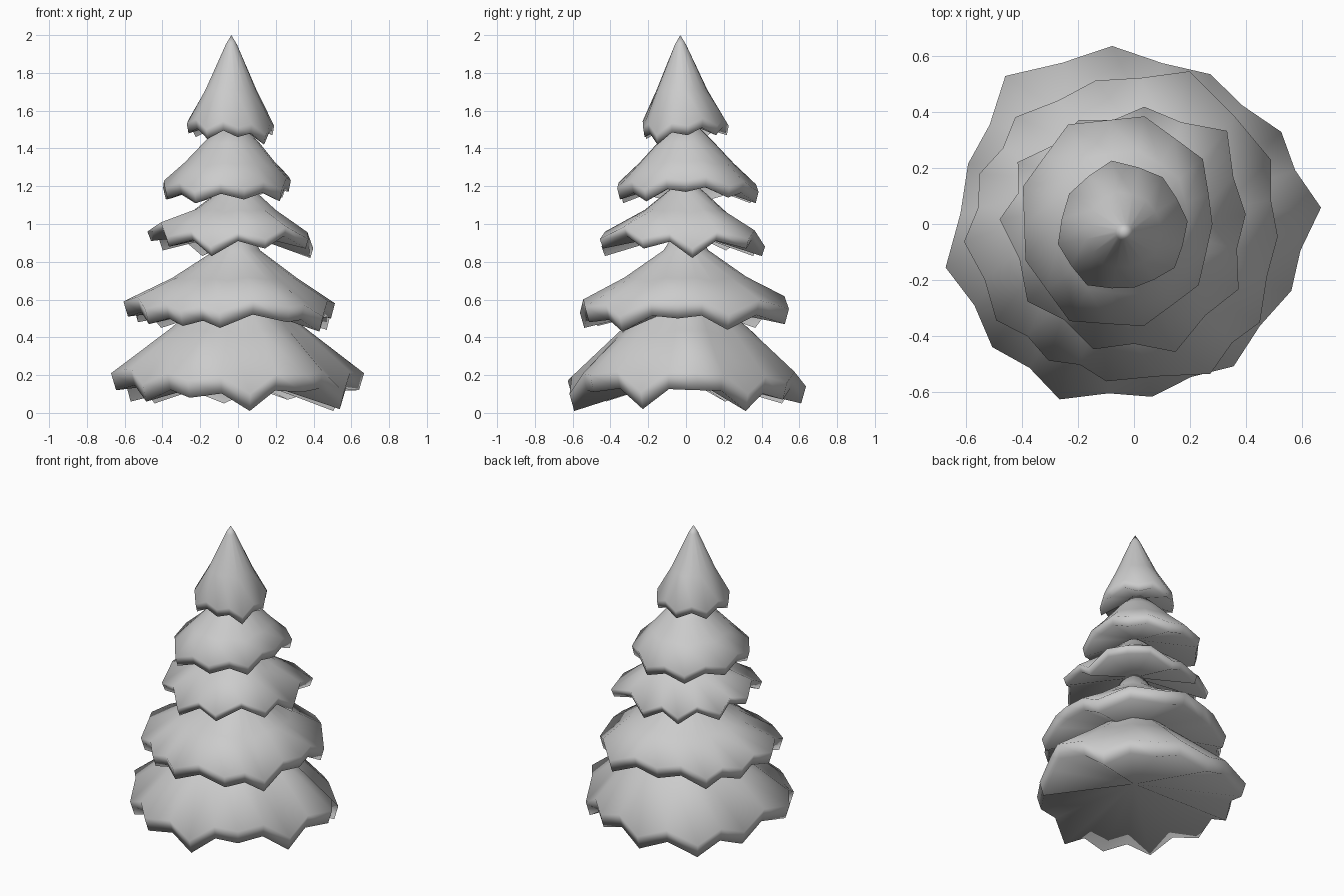
import bpy, bmesh
from math import radians, cos, sin

if "Cube" in bpy.data.objects:
    bpy.data.objects.remove(bpy.data.objects["Cube"])


def tier(name, centre, angles, radii, drops, profile, hub, valley, pinch, lip):
    """Drooping skirt of branches: tips from angles/radii/drops, valleys between them."""
    n = len(radii)
    tips = []
    for i in range(n):
        j = (i + 1) % n
        gap = (angles[j] - angles[i]) % 360
        tips.append((angles[i], radii[i], drops[i]))
        tips.append((angles[i] + gap / 2,
                     (radii[i] + radii[j]) / 2 * pinch,
                     (drops[i] + drops[j]) / 2 + valley * min(1.4, gap * n / 360)))
    mean_z = sum(t[2] for t in tips) / len(tips)
    mean_r = sum(t[1] for t in tips) / len(tips)
    bm = bmesh.new()
    cx, cy = centre
    apex = bm.verts.new((cx, cy, profile[0][1]))
    rings = []
    # upper slope rings, folds grow stronger towards the rim
    for r, z in profile[1:]:
        f = r / mean_r
        ring = []
        for a, tr, tz in tips:
            k = r * (1 + (tr / mean_r - 1) * f)
            ring.append(bm.verts.new((cx + cos(radians(a)) * k, cy + sin(radians(a)) * k,
                                      z + (tz - mean_z) * 0.7 * f * f)))
        rings.append(ring)
    # shoulder and turned-under lip
    for k, up in ((1.0, lip), (0.96, 0.0)):
        rings.append([bm.verts.new((cx + cos(radians(a)) * tr * k,
                                    cy + sin(radians(a)) * tr * k,
                                    tz + up)) for a, tr, tz in tips])
    base = bm.verts.new((cx, cy, hub))
    m = len(tips)
    for i in range(m):
        j = (i + 1) % m
        bm.faces.new((apex, rings[0][i], rings[0][j]))
        for a, b in zip(rings, rings[1:]):
            bm.faces.new((a[i], b[i], b[j], a[j]))
        bm.faces.new((rings[-1][i], base, rings[-1][j]))
    bmesh.ops.recalc_face_normals(bm, faces=bm.faces)
    for f in bm.faces:
        f.smooth = True
    me = bpy.data.meshes.new(name)
    bm.to_mesh(me)
    bm.free()
    bpy.context.collection.objects.link(bpy.data.objects.new(name, me))


def even(start, n):
    return [start + 360 * i / n for i in range(n)]


# bottom skirt
tier("branch_tier_1", (0, 0),
     [5, 32, 63, 97, 131, 160, 193, 221, 247, 276, 305, 337],
     [.67, .62, .60, .64, .70, .63, .69, .67, .68, .62, .62, .61],
     [.12, .01, .07, .05, .05, .06, .12, .06, .08, .01, .11, .02],
     [(0, .80), (.13, .63), (.36, .43)], .20, .06, .94, .09)

# second skirt
tier("branch_tier_2", (0, 0),
     [25, 70, 105, 138, 162, 186, 215, 238, 260, 297, 322, 355],
     [.54, .58, .53, .57, .58, .61, .60, .575, .57, .60, .57, .515],
     [.44, .47, .50, .45, .48, .51, .47, .46, .45, .48, .43, .50],
     [(0, 1.05), (.12, .86), (.33, .71)], .58, .045, .94, .08)

# third skirt
tier("branch_tier_3", (0, 0), [5, 45, 85, 118, 152, 178, 216, 252, 288, 328],
     [.40, .47, .42, .42, .47, .48, .47, .47, .48, .44],
     [.82, .87, .83, .83, .86, .91, .88, .83, .87, .87],
     [(0, 1.25), (.10, 1.17), (.22, 1.07)], .96, .06, .90, .05)

# fourth skirt
tier("branch_tier_4", (-.03, 0), even(0, 9),
     [.31, .36, .39, .41, .39, .38, .40, .37, .34],
     [1.17, 1.14, 1.11, 1.11, 1.13, 1.13, 1.11, 1.13, 1.12],
     [(0, 1.58), (.15, 1.43), (.25, 1.32)], 1.24, .04, .94, .06)

# pointed crown
tier("tree_top", (-.035, -.03), even(10, 8),
     [.23, .24, .26, .24, .24, .23, .20, .22],
     [1.47, 1.47, 1.47, 1.46, 1.48, 1.45, 1.46, 1.42],
     [(0, 2.0), (.03, 1.95), (.135, 1.71)], 1.55, .04, .95, .05)
